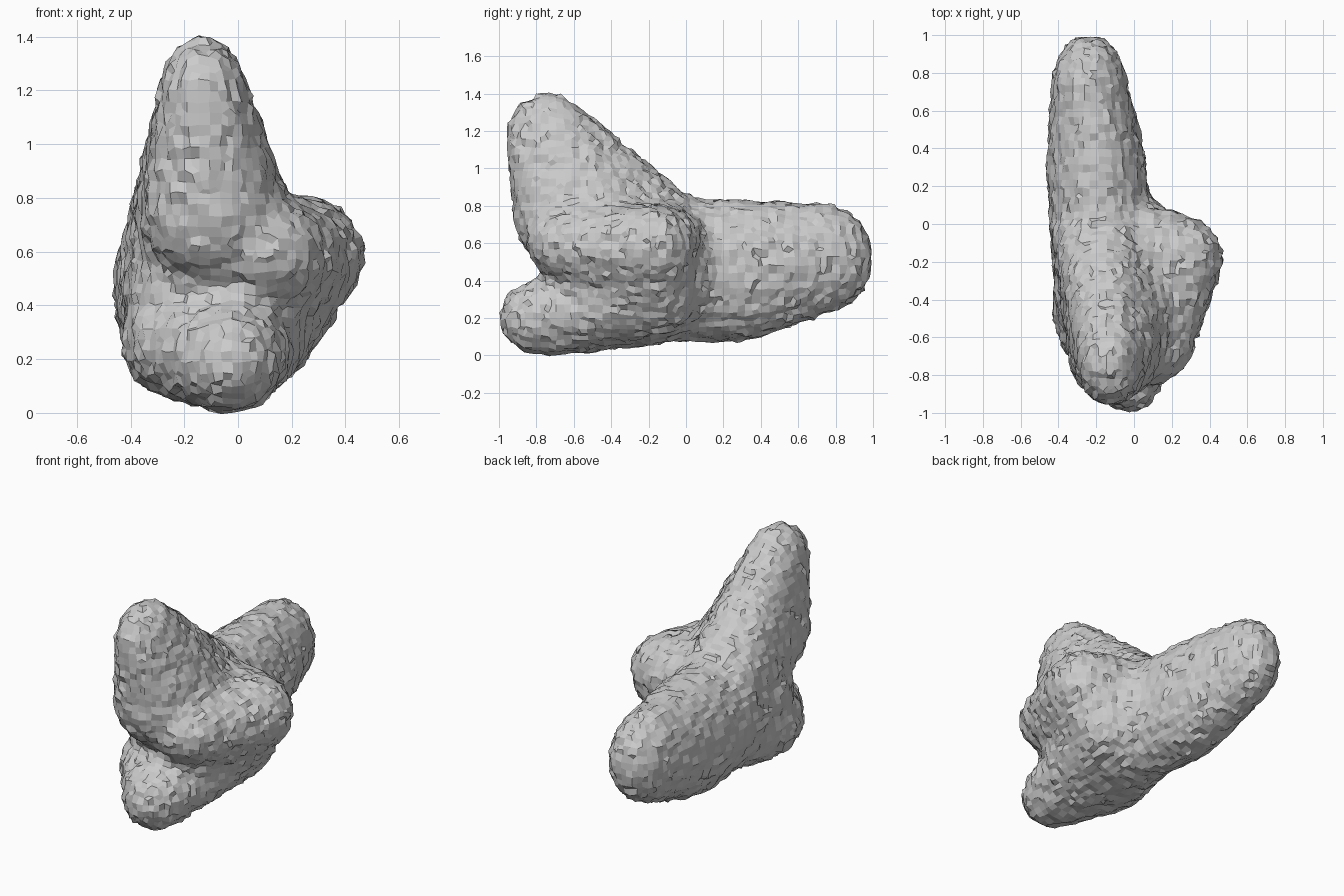
import bpy, bmesh, random
from mathutils import Vector, Matrix

random.seed(4)
cube = bpy.data.objects.get("Cube")
if cube:
    bpy.data.objects.remove(cube, do_unlink=True)

stone = bpy.data.materials.new("pale grey stone")
stone.use_nodes = True
grey = (0.6, 0.6, 0.6, 1)
stone.diffuse_color = grey
stone.node_tree.nodes["Principled BSDF"].inputs["Base Color"].default_value = grey

# Each lobe is the hull of a few ellipsoids: (centre, radii)
lobes = {
    "back": [((-.24, .74, .52), (.19, .26, .29)),
             ((-.20, .30, .455), (.26, .30, .375)),
             ((-.18, .02, .455), (.26, .18, .38))],
    "peak": [((-.13, -.74, 1.18), (.16, .22, .22)),
             ((-.1, -.68, .75), (.25, .24, .26)),
             ((.04, -.45, .7), (.17, .25, .17)),
             ((-.18, -.05, .6), (.25, .18, .26))],
    "side": [((.25, -.18, .59), (.22, .22, .21)),
             ((.1, -.63, .6), (.21, .22, .19)),
             ((.05, -.1, .6), (.18, .2, .2)),
             ((.15, -.2, .42), (.2, .24, .23)),
             ((-.1, -.3, .6), (.25, .25, .2))],
    "foot": [((-.03, -.76, .2), (.19, .24, .2)),
             ((-.23, -.45, .26), (.2, .3, .2)),
             ((-.1, -.1, .33), (.3, .18, .26)),
             ((.11, -.15, .36), (.2, .2, .24))],
    "core": [((-.2, -.4, .45), (.21, .27, .25)),
             ((-.05, -.48, .5), (.24, .27, .2)),
             ((-.2, .08, .45), (.25, .2, .35)),
             ((.12, -.18, .45), (.22, .23, .25))],
}


def add_lobe(target, blobs):
    bm = bmesh.new()
    for centre, radii in blobs:
        m = Matrix.Translation(centre) @ Matrix.Diagonal((*radii, 1))
        bmesh.ops.create_icosphere(bm, subdivisions=3, radius=1, matrix=m)
    hull = bmesh.ops.convex_hull(bm, input=bm.verts)
    loose = {v for v in hull["geom_interior"] + hull["geom_unused"]
             if isinstance(v, bmesh.types.BMVert)}
    bmesh.ops.delete(bm, geom=list(loose), context="VERTS")
    bmesh.ops.recalc_face_normals(bm, faces=bm.faces)
    part = bpy.data.meshes.new("lobe")
    bm.to_mesh(part)
    bm.free()
    target.from_mesh(part)
    bpy.data.meshes.remove(part)


# Merge the lobes into one quad skin
bm = bmesh.new()
for blobs in lobes.values():
    add_lobe(bm, blobs)
mesh = bpy.data.meshes.new("rock")
bm.to_mesh(mesh)
bm.free()
rock = bpy.data.objects.new("lobed_rock", mesh)
bpy.context.collection.objects.link(rock)

remesh = rock.modifiers.new("skin", "REMESH")
remesh.mode = "VOXEL"
remesh.voxel_size = 0.042
soften = rock.modifiers.new("soften", "SMOOTH")
soften.factor = 0.5
soften.iterations = 6
skin = bpy.data.meshes.new_from_object(
    rock.evaluated_get(bpy.context.evaluated_depsgraph_get()))
rock.modifiers.clear()
rock.data = skin

# Roughen the surface
for v, n in [(v, v.normal.copy()) for v in skin.vertices]:
    shake = Vector([random.uniform(-1, 1) for _ in range(3)])
    v.co += n * random.uniform(-.004, .016) + shake * .005

for face in skin.polygons:
    face.use_smooth = False
skin.materials.clear()
skin.materials.append(stone)
